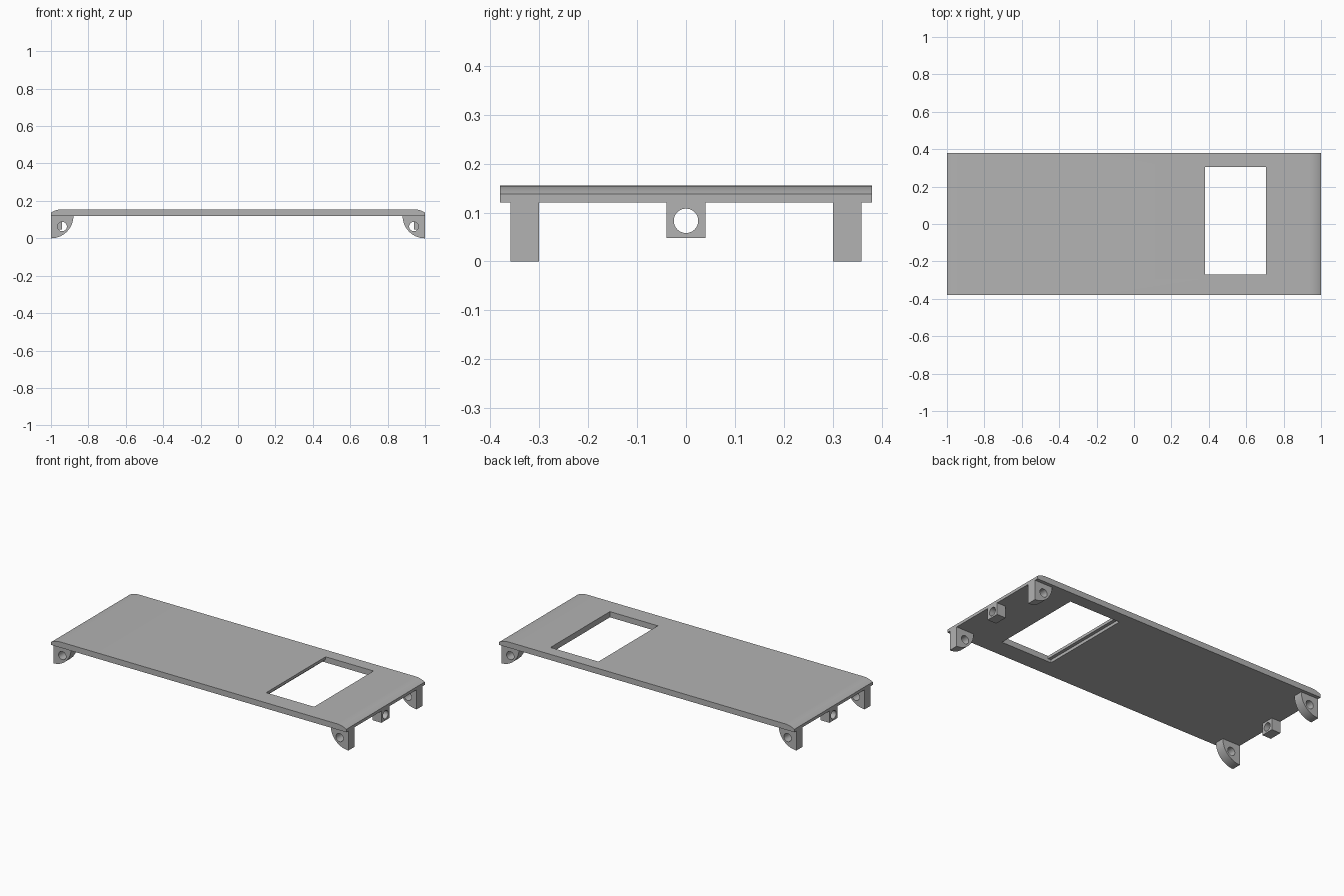
import bpy, bmesh, math
from mathutils import Matrix

cube = bpy.data.objects.get("Cube")
if cube:
    bpy.data.objects.remove(cube, do_unlink=True)

grey = bpy.data.materials.new("plain_grey")
grey.use_nodes = True
colour = (0.45, 0.45, 0.45, 1)
grey.diffuse_color = colour
grey.node_tree.nodes["Principled BSDF"].inputs["Base Color"].default_value = colour

BASE = 0.12      # underside of the panel
TOP = 0.155


def make_object(name, bm):
    bmesh.ops.recalc_face_normals(bm, faces=bm.faces)
    mesh = bpy.data.meshes.new(name)
    bm.to_mesh(mesh)
    bm.free()
    mesh.materials.append(grey)
    obj = bpy.data.objects.new(name, mesh)
    bpy.context.collection.objects.link(obj)
    return obj


def extrude_profile(name, points, y0, y1):
    """Extrude an XZ outline along y."""
    bm = bmesh.new()
    face = bm.faces.new([bm.verts.new((x, y0, z)) for x, z in points])
    out = bmesh.ops.extrude_face_region(bm, geom=[face])
    verts = [v for v in out["geom"] if isinstance(v, bmesh.types.BMVert)]
    bmesh.ops.translate(bm, verts=verts, vec=(0, y1 - y0, 0))
    return make_object(name, bm)


def box(name, x0, x1, y0, y1, z0, z1):
    return extrude_profile(name, [(x0, z0), (x1, z0), (x1, z1), (x0, z1)], y0, y1)


def rod(name, centre, radius, axis):
    bm = bmesh.new()
    turn = Matrix.Rotation(math.pi / 2, 4, "Y" if axis == "X" else "X")
    bmesh.ops.create_cone(bm, cap_ends=True, segments=32, radius1=radius,
                          radius2=radius, depth=0.2,
                          matrix=Matrix.Translation(centre) @ turn)
    return make_object(name, bm)


def cut(target, cutter):
    """Subtract the cutter, then discard it."""
    cutter.hide_render = True
    mod = target.modifiers.new("cut", "BOOLEAN")
    mod.operation, mod.solver, mod.object = "DIFFERENCE", "EXACT", cutter
    bpy.context.view_layer.objects.active = target
    bpy.ops.object.modifier_apply(modifier=mod.name)
    bpy.data.objects.remove(cutter, do_unlink=True)


# Panel with softly rounded ends
radius, run, steps = 0.12, 0.062, 8
sweep = math.asin(run / radius)
arc = [(1 - run + radius * math.sin(sweep * i / steps),
        TOP - radius * (1 - math.cos(sweep * i / steps))) for i in range(steps + 1)]
outline = [(-1, BASE), (1, BASE)] + arc[::-1] + [(-x, z) for x, z in arc]
panel = extrude_profile("panel", outline, -0.38, 0.38)

# Window opening and the rebate under its inner edge
cut(panel, box("window_cutter", 0.38, 0.705, -0.27, 0.305, 0, 0.3))
cut(panel, box("rebate_cutter", 0.36, 0.40, -0.27, 0.305, 0, 0.138))

parts = [panel]
for side, end in ((1, "left"), (-1, "right")):
    # Quarter-round feet with cross holes
    quarter = [(side, BASE)] + [
        (side * (1 - BASE * math.cos(a)), BASE - BASE * math.sin(a))
        for a in (math.pi / 2 * i / 16 for i in range(17))]
    for depth, label in ((-0.33, "front"), (0.33, "back")):
        foot = extrude_profile(f"{label}_{end}_foot", quarter, depth - 0.029, depth + 0.029)
        cut(foot, rod("foot_hole_cutter", (side * 0.94, depth, 0.063), 0.025, "Y"))
        parts.append(foot)
    # Middle lug with a lengthwise hole
    lug = box(f"{end}_lug", side * 0.94, side, -0.04, 0.04, 0.048, BASE)
    cut(lug, rod("lug_hole_cutter", (side * 0.97, 0, 0.083), 0.025, "X"))
    parts.append(lug)

# Smooth curves, sharp corners
bpy.ops.object.select_all(action="DESELECT")
for part in parts:
    part.select_set(True)
bpy.context.view_layer.objects.active = panel
bpy.ops.object.shade_smooth_by_angle(angle=math.radians(25))
